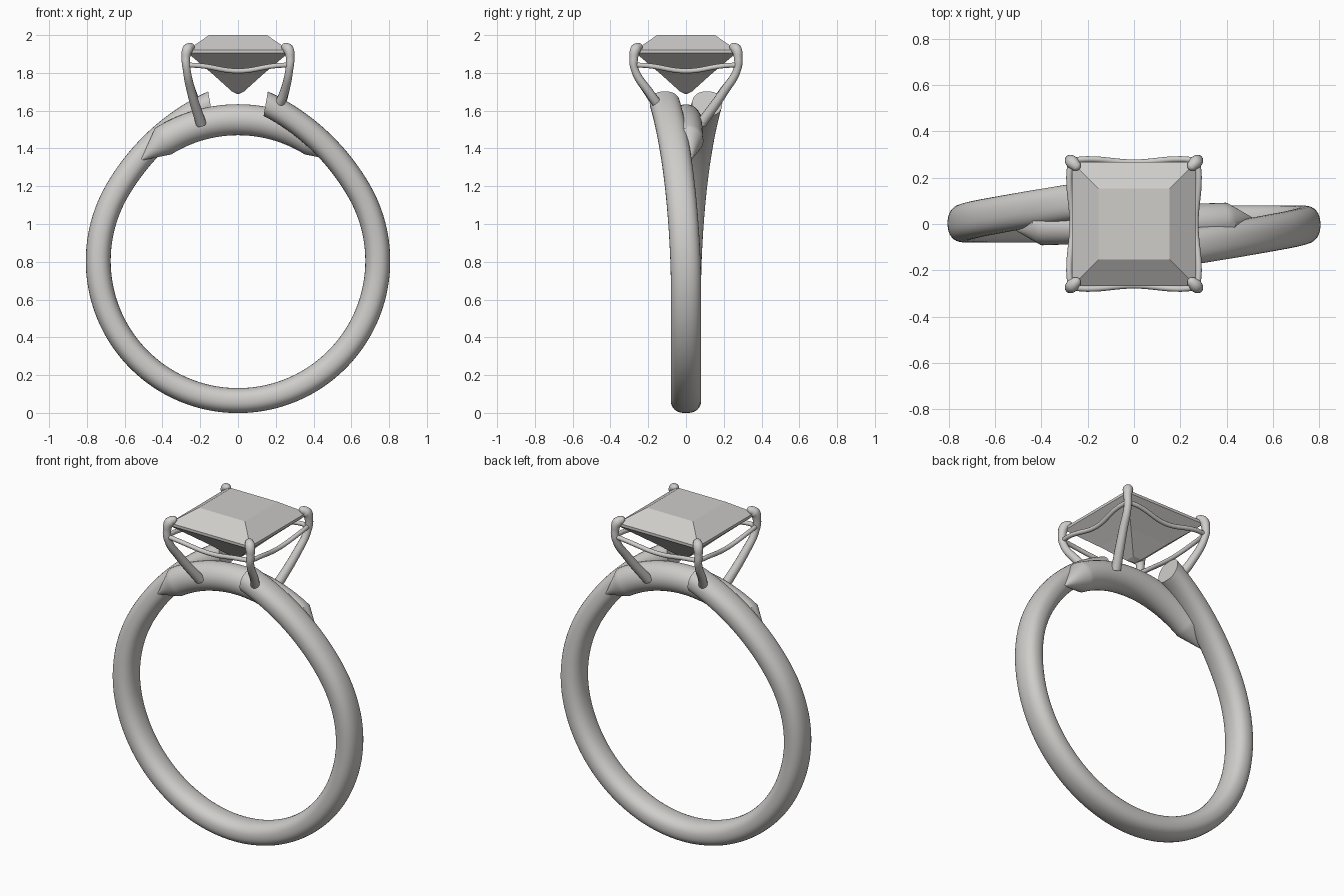
import bpy, bmesh, math
from mathutils import Vector

cube = bpy.data.objects.get("Cube")
if cube:
    bpy.data.objects.remove(cube, do_unlink=True)

metal = bpy.data.materials.new("pale_grey")
metal.use_nodes = True
grey = (0.62, 0.61, 0.59, 1)
metal.diffuse_color = grey
metal.node_tree.nodes["Principled BSDF"].inputs["Base Color"].default_value = grey

CENTRE_Z = 0.805
RADIUS = 0.74


def select_only(obj):
    bpy.ops.object.select_all(action='DESELECT')
    obj.select_set(True)
    bpy.context.view_layer.objects.active = obj


def loft(name, rings, smooth=True):
    """Skin a list of equal closed rings and cap both ends."""
    bm = bmesh.new()
    loops = [[bm.verts.new(p) for p in ring] for ring in rings]
    for a, b in zip(loops, loops[1:]):
        for i in range(len(a)):
            j = (i + 1) % len(a)
            bm.faces.new((a[i], a[j], b[j], b[i]))
    bm.faces.new(loops[0])
    bm.faces.new(loops[-1])
    bmesh.ops.recalc_face_normals(bm, faces=bm.faces)
    mesh = bpy.data.meshes.new(name)
    bm.to_mesh(mesh)
    bm.free()
    mesh.materials.append(metal)
    obj = bpy.data.objects.new(name, mesh)
    bpy.context.collection.objects.link(obj)
    if smooth:
        select_only(obj)
        bpy.ops.object.shade_smooth_by_angle(angle=math.radians(35))
    return obj


def section(deg, radius, y, half_r, half_y, power=2.0, sides=32):
    """Rounded cross-section standing on the ring at an angle from the top."""
    t = math.radians(deg)
    ring = []
    for i in range(sides):
        a = 2 * math.pi * i / sides
        c, s = math.cos(a), math.sin(a)
        r = radius + half_r * math.copysign(abs(c) ** (2 / power), c)
        v = y + half_y * math.copysign(abs(s) ** (2 / power), s)
        ring.append(Vector((r * math.sin(t), v, CENTRE_Z + r * math.cos(t))))
    return ring


# Open band: both ends lift outward and part to opposite sides
def band_section(deg):
    side = -1 if deg < 180 else 1
    near = min(deg, 360 - deg)
    lift = 0.105 * (max(0, 60 - near) / 50) ** 2
    shift = 0.112 * (max(0, 100 - near) / 90) ** 1.65
    return section(deg, RADIUS + lift, side * shift, 0.066, 0.08, 2.3)


loft("band", [band_section(10 + 340 * i / 136) for i in range(137)])

# Bridge across the top with conical ends
bridge = [section(-43.6, 0.739, -0.025, 0.004, 0.004)]
for i in range(29):
    deg = -32 + 64 * i / 28
    bridge.append(section(deg, 0.747, 0.012 * deg / 32, 0.082, 0.08))
bridge.append(section(43.6, 0.739, 0.025, 0.004, 0.004))
loft("bridge", bridge)


# Round wires with a radius at each point
def wire(name, points):
    curve = bpy.data.curves.new(name, 'CURVE')
    curve.dimensions = '3D'
    curve.bevel_depth = 1.0
    curve.bevel_resolution = 4
    curve.resolution_u = 8
    curve.use_fill_caps = True
    spline = curve.splines.new('BEZIER')
    spline.bezier_points.add(len(points) - 1)
    for bp, (x, y, z, r) in zip(spline.bezier_points, points):
        bp.co = (x, y, z)
        bp.radius = r
        bp.handle_left_type = bp.handle_right_type = 'AUTO'
    curve.materials.append(metal)
    obj = bpy.data.objects.new(name, curve)
    bpy.context.collection.objects.link(obj)
    select_only(obj)
    bpy.ops.object.convert(target='MESH')
    bpy.ops.object.shade_smooth_by_angle(angle=math.radians(60))


# Four claws: two stand on the bridge, two on the band ends
claw = [(0.238, 0.238, 1.932, 0.008), (0.246, 0.246, 1.936, 0.022),
        (0.266, 0.266, 1.925, 0.029), (0.276, 0.276, 1.88, 0.023),
        (0.272, 0.272, 1.82, 0.021)]
bridge_foot = [(0.247, 0.2, 1.7, 0.024), (0.195, 0.08, 1.53, 0.028)]
band_foot = [(0.242, 0.19, 1.69, 0.024), (0.2, 0.125, 1.6, 0.027)]
for sx, x_name in ((1, "left"), (-1, "right")):
    for sy, y_name in ((1, "back"), (-1, "front")):
        foot = bridge_foot if sx == sy else band_foot
        wire(f"{y_name}_{x_name}_claw",
             [(sx * x, sy * y, z, r) for x, y, z, r in claw + foot])

# Gallery rails sagging between neighbouring claws
rail = [(-0.274, 0.274, 1.842, 0.013), (-0.2, 0.28, 1.838, 0.013),
        (0, 0.266, 1.81, 0.013),
        (0.2, 0.28, 1.838, 0.013), (0.274, 0.274, 1.842, 0.013)]
for k, label in enumerate(("back", "right", "front", "left")):
    c, s = (1, 0, -1, 0)[k], (0, 1, 0, -1)[k]
    wire(label + "_rail", [(c * x - s * y, s * x + c * y, z, r)
                           for x, y, z, r in rail])

# Square-cut stone with flat facets
profile = [(0.153, 2.0), (0.267, 1.922), (0.267, 1.906),
           (0.13, 1.79), (0.03, 1.7), (0.002, 1.687)]
corners = ((1, 1), (-1, 1), (-1, -1), (1, -1))
loft("stone", [[(h * x, h * y, z) for x, y in corners] for h, z in profile],
     smooth=False)
